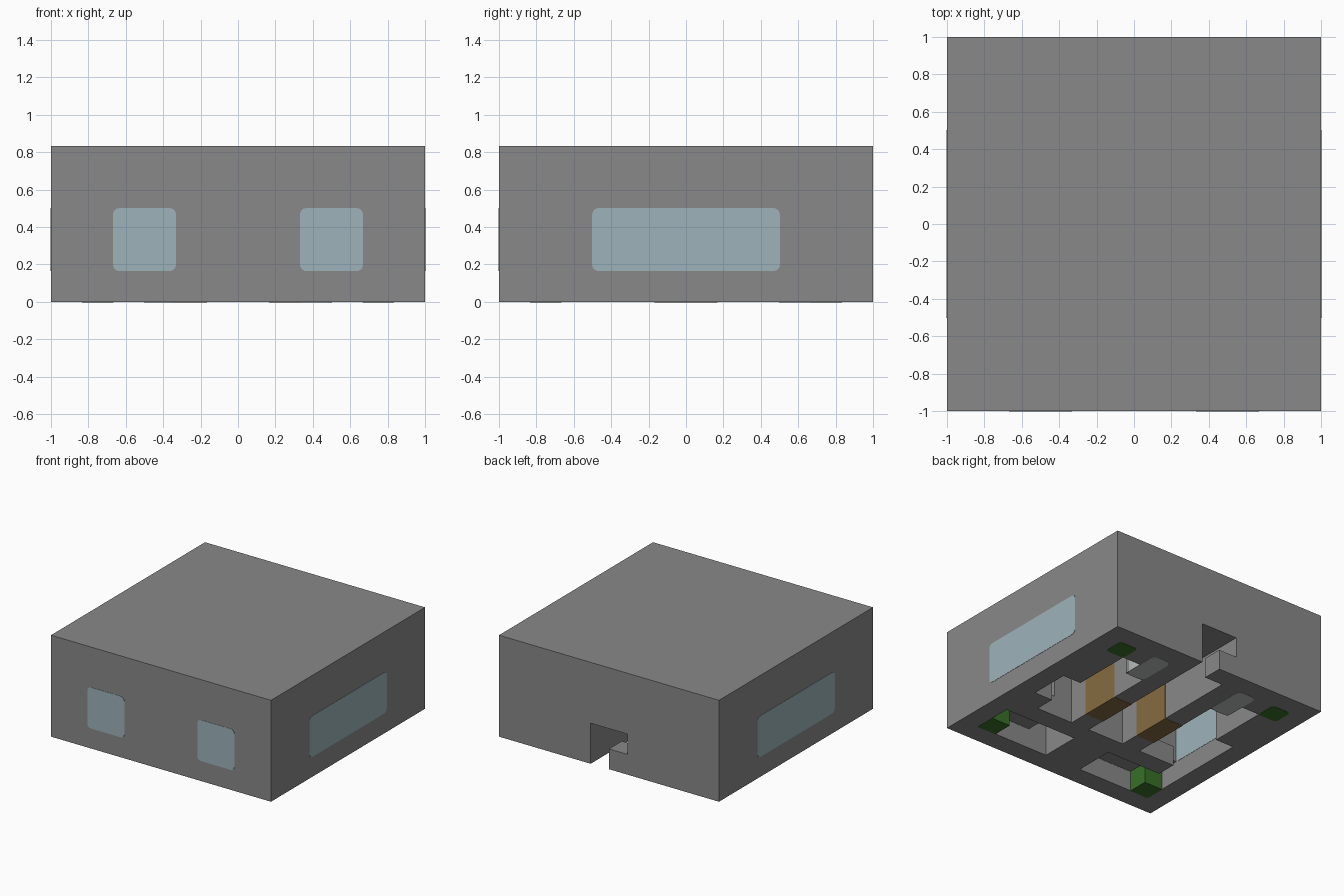
import bpy, bmesh
from math import radians

cube = bpy.data.objects.get("Cube")
if cube:
    bpy.data.objects.remove(cube)

U = 1 / 6          # one grid step
N, H = 12, 5       # block size in steps
EPS = 0.002        # how far inlaid parts stand proud


def material(name, r, g, b):
    m = bpy.data.materials.new(name)
    m.use_nodes = True
    m.diffuse_color = (r, g, b, 1)
    bsdf = m.node_tree.nodes["Principled BSDF"]
    bsdf.inputs["Base Color"].default_value = (r, g, b, 1)
    bsdf.inputs["Roughness"].default_value = 0.8
    return m


concrete = material("concrete_grey", 0.25, 0.25, 0.25)
glass = material("pale_blue_glass", 0.337, 0.456, 0.497)
wood = material("wood_brown", 0.24, 0.15, 0.054)
leaf = material("plant_green", 0.04, 0.16, 0.022)
cushion = material("light_grey", 0.5, 0.52, 0.52)


def place(a, b, h):
    """Steps counted from the left back corner to model space."""
    return (1 - a * U, 1 - b * U, h * U)


def finish(bm, name, mat):
    bmesh.ops.recalc_face_normals(bm, faces=bm.faces)
    mesh = bpy.data.meshes.new(name)
    bm.to_mesh(mesh)
    bm.free()
    mesh.materials.append(mat)
    ob = bpy.data.objects.new(name, mesh)
    bpy.context.collection.objects.link(ob)
    return ob


def inlay(name, mat, lo, hi, axis=2, radius=0.0):
    """Box between two corners, with the edges along one axis rounded."""
    bm = bmesh.new()
    bmesh.ops.create_cube(bm, size=1)
    for v in bm.verts:
        v.co = [(lo[i] + hi[i]) / 2 + v.co[i] * (abs(hi[i] - lo[i]) + 2 * EPS)
                for i in range(3)]
    if radius:
        edges = [e for e in bm.edges
                 if abs((e.verts[0].co - e.verts[1].co).normalized()[axis]) > 0.9]
        bmesh.ops.bevel(bm, geom=edges, offset=radius, segments=4,
                        profile=0.5, affect='EDGES')
    return finish(bm, name, mat)


# Hollow spaces: (a range, b range, height range) in steps
hollows = [
    (5, 6, 0, 1, 0, 2),      # doorway
    (6, 7, 0, 1, 1, 2),      # opening over the doorway step
    (5, 7, 1, 8, 0, 2),      # middle passage
    (1, 2, 5, 7, 0, 3),      # left window bay
    (10, 11, 5, 9, 0, 3),    # right window bay
]
side_hollows = [
    (2, 4, 3, 8, 0, 3),      # side passage
    (2, 3, 2, 3, 0, 3),      # gap beside the bench
    (2, 3, 8, 9, 1, 3),      # space over the low step
    (2, 5, 9, 11, 0, 1),     # front room
    (4, 5, 9, 11, 1, 2),     # high end of the front room
    (1, 2, 9, 10, 0, 1),     # gap behind the plant
]
for a0, a1, *rest in side_hollows:
    hollows += [(a0, a1, *rest), (N - a1, N - a0, *rest)]


def solid(a, b, h):
    if not (0 <= a < N and 0 <= b < N and 0 <= h < H):
        return False
    return not any(a0 <= a < a1 and b0 <= b < b1 and h0 <= h < h1
                   for a0, a1, b0, b1, h0, h1 in hollows)


# Building block: a face wherever a solid cell meets open space
bm = bmesh.new()
corners = {}


def corner(p):
    if p not in corners:
        corners[p] = bm.verts.new(place(*p))
    return corners[p]


cells = [(a, b, h) for a in range(N) for b in range(N) for h in range(H)]
for cell in cells:
    if not solid(*cell):
        continue
    for axis in range(3):
        for side in (0, 1):
            beside = list(cell)
            beside[axis] += 2 * side - 1
            if solid(*beside):
                continue
            j, k = (axis + 1) % 3, (axis + 2) % 3
            loop = []
            for dj, dk in ((0, 0), (1, 0), (1, 1), (0, 1)):
                p = list(cell)
                p[axis] += side
                p[j] += dj
                p[k] += dk
                loop.append(corner(tuple(p)))
            # the grid runs against x and y, a half turn, so winding is kept
            bm.faces.new(loop if side else loop[::-1])
finish(bm, "building_block", concrete)

# Windows run through the outer walls
for s, side in ((1, "left"), (-1, "right")):
    inlay(side + "_side_window", glass, (s * (1 - U), -3 * U, U), (s, 3 * U, 3 * U),
          axis=0, radius=0.035)
    inlay(side + "_front_window", glass, (s * 3 * U - U, -1, U),
          (s * 3 * U + U, -1 + U, 3 * U), axis=1, radius=0.035)

# Furniture, mirrored left and right
for flip, side in ((False, "left"), (True, "right")):
    def furnish(name, mat, a0, a1, b0, b1, h1, radius=0.0):
        if flip:
            a0, a1 = N - a1, N - a0
        return inlay(side + "_" + name, mat, place(a0, b0, 0), place(a1, b1, h1),
                     radius=radius)

    furnish("table", wood, 4, 5, 5, 7, 2)
    bench = furnish("bench", cushion, 3, 4, 1, 3, 1, 0.05)
    furnish("back_plant", leaf, 1, 2, 1, 2, 1, 0.025)
    furnish("front_plant", leaf, 1, 2, 10, 11, 1)
    bpy.ops.object.select_all(action='DESELECT')
    bench.select_set(True)
    bpy.context.view_layer.objects.active = bench
    bpy.ops.object.shade_smooth_by_angle(angle=radians(30))
